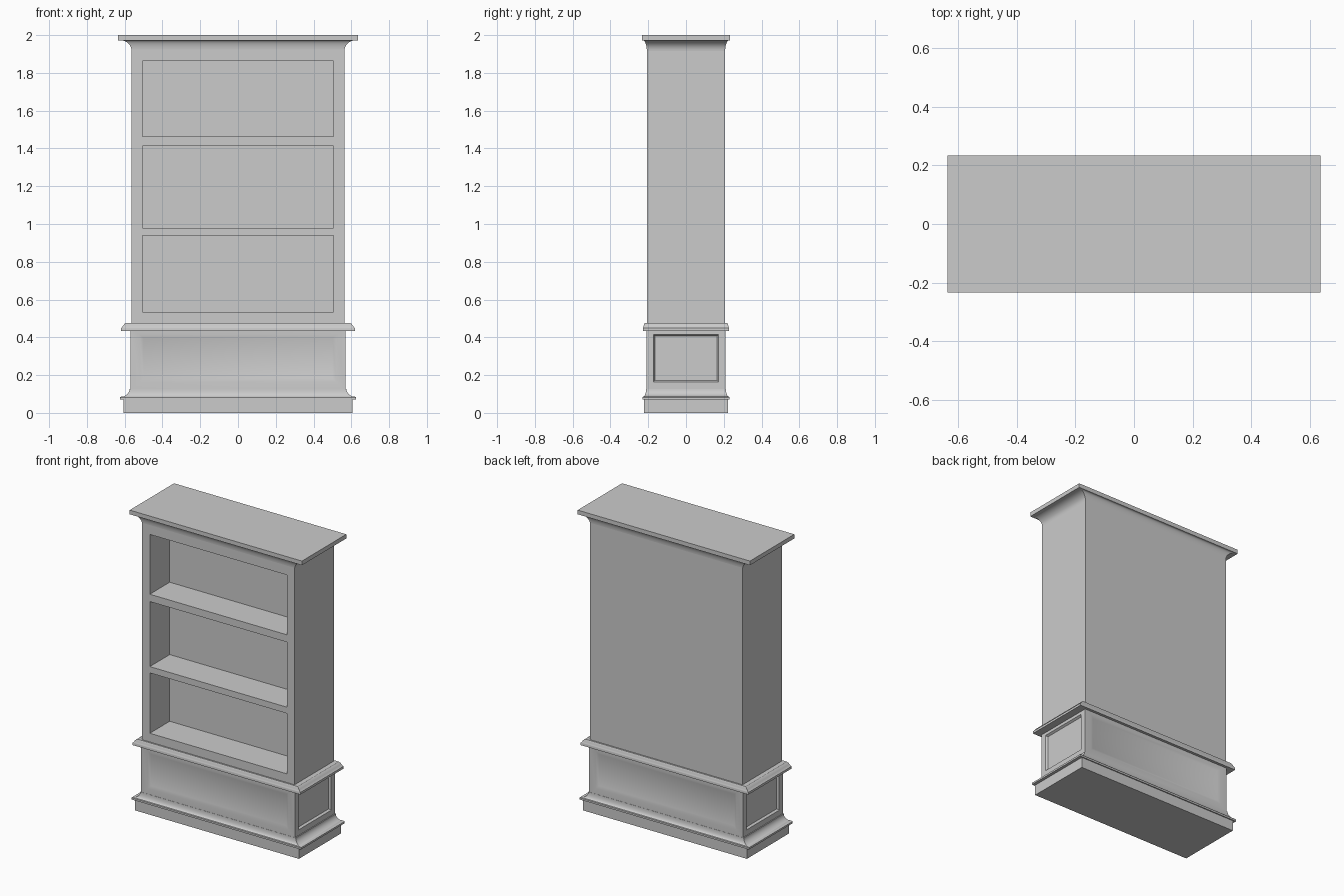
import bpy, bmesh, math
from mathutils import Matrix, Vector

if "Cube" in bpy.data.objects:
    bpy.data.objects.remove(bpy.data.objects["Cube"])

DEPTH_RATIO = 0.368  # plan depth relative to plan width


def finish(name, bm):
    bmesh.ops.remove_doubles(bm, verts=bm.verts, dist=1e-5)
    bmesh.ops.recalc_face_normals(bm, faces=bm.faces)
    me = bpy.data.meshes.new(name)
    bm.to_mesh(me)
    bm.free()
    ob = bpy.data.objects.new(name, me)
    bpy.context.collection.objects.link(ob)
    bpy.ops.object.select_all(action='DESELECT')
    ob.select_set(True)
    bpy.context.view_layer.objects.active = ob
    bpy.ops.object.shade_smooth_by_angle(angle=math.radians(30))
    return ob


def loft(bm, rings):
    """Skin a list of four-point rings and return the end vertices."""
    loops = [[bm.verts.new(p) for p in r] for r in rings]
    for a, b in zip(loops, loops[1:]):
        for i in range(4):
            j = (i + 1) % 4
            bm.faces.new((a[i], a[j], b[j], b[i]))
    return loops[0], loops[-1]


def moulding(name, profile):
    """Rectangular moulding from (half width, height) points."""
    bm = bmesh.new()
    rings = []
    for hx, z in profile:
        hy = hx * DEPTH_RATIO
        rings.append([(-hx, -hy, z), (hx, -hy, z), (hx, hy, z), (-hx, hy, z)])
    for cap in loft(bm, rings):
        bm.faces.new(cap)
    return finish(name, bm)


def cove(x0, z0, x1, z1, n=8):
    """Concave quarter curve, vertical at (x0, z0), flat at (x1, z1)."""
    pts = []
    for i in range(n + 1):
        a = i / n * math.pi / 2
        pts.append((x0 + (x1 - x0) * (1 - math.cos(a)), z0 + (z1 - z0) * math.sin(a)))
    return pts


# Plinth and base moulding
moulding("plinth", [(0.606, 0), (0.606, 0.072)])
moulding("base_moulding", [(0.626, 0.07), (0.626, 0.082)] + cove(0.574, 0.127, 0.618, 0.086)[::-1])

# Lower cabinet with a recessed panel on every side
HX, HY, Z0, Z1 = 0.568, 0.21, 0.11, 0.445
bm = bmesh.new()
for k in range(4):
    wide = k % 2 == 0
    half, dist = (HX, HY) if wide else (HY, HX)
    ph = 0.52 if wide else 0.172
    slope, sink = (0.02, 0.008) if wide else (0.008, 0.014)
    rot = Matrix.Rotation(k * math.pi / 2, 3, 'Z')
    rings = []
    for h, lo, hi, d in ((half, Z0, Z1, 0), (ph, 0.164, 0.414, 0),
                         (ph - slope, 0.164 + slope, 0.414 - slope, sink)):
        y = d - dist
        rings.append([rot @ Vector(p) for p in ((-h, y, lo), (h, y, lo), (h, y, hi), (-h, y, hi))])
    bm.faces.new(loft(bm, rings)[1])
for z in (Z0, Z1):
    bm.faces.new([bm.verts.new(p) for p in ((-HX, -HY, z), (HX, -HY, z), (HX, HY, z), (-HX, HY, z))])
finish("lower_cabinet", bm)

# Waist moulding
moulding("waist_moulding", [(0.62, 0.434), (0.62, 0.449), (0.614, 0.453), (0.608, 0.462),
                            (0.601, 0.471), (0.592, 0.477)])

# Bookcase body: front grid extruded to the back, then three bays pushed in
BX, BY = 0.563, 0.2075
xs = [-BX, -0.506, 0.506, BX]
zs = [0.47, 0.535, 0.938, 0.98, 1.414, 1.463, 1.862, 1.93]
bm = bmesh.new()
grid = [[bm.verts.new((x, -BY, z)) for x in xs] for z in zs]
bays, front = [], []
for r in range(len(zs) - 1):
    for c in range(3):
        f = bm.faces.new((grid[r][c], grid[r][c + 1], grid[r + 1][c + 1], grid[r + 1][c]))
        front.append(f)
        if c == 1 and r % 2 == 1:
            bays.append(f)
res = bmesh.ops.extrude_face_region(bm, geom=front, use_keep_orig=True)
back = [g for g in res["geom"] if isinstance(g, bmesh.types.BMVert)]
bmesh.ops.translate(bm, verts=back, vec=(0, 2 * BY, 0))
res = bmesh.ops.extrude_discrete_faces(bm, faces=bays)
for f in res["faces"]:
    bmesh.ops.translate(bm, verts=f.verts, vec=(0, 0.21, 0))
finish("bookcase_body", bm)

# Crown: cove below a flat top board
moulding("crown_cove", cove(0.563, 1.915, 0.624, 1.973, 10))
moulding("top_board", [(0.636, 1.972), (0.636, 2.0)])
